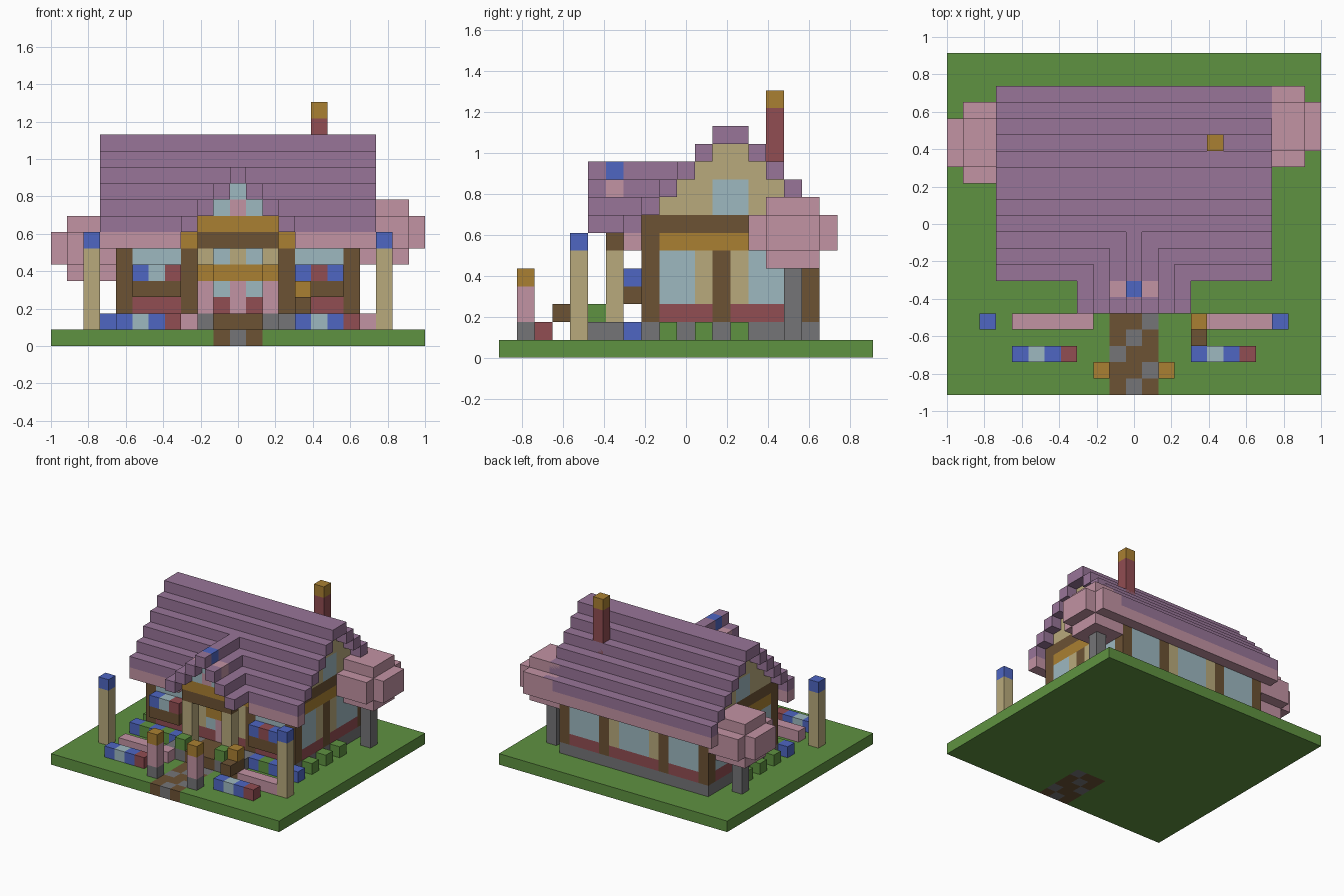
import bpy, bmesh

U = 2 / 23  # edge of one block

cube = bpy.data.objects.get("Cube")
if cube:
    bpy.data.objects.remove(cube, do_unlink=True)

COLOURS = {
    "grass_green": (95, 146, 65), "roof_purple": (152, 117, 152),
    "blossom_pink": (194, 147, 163), "glass_blue": (158, 184, 192),
    "plaster_beige": (185, 170, 124), "ochre": (170, 128, 50),
    "timber_brown": (108, 82, 52), "stone_grey": (117, 117, 119),
    "brick_red": (145, 77, 82), "flower_blue": (78, 102, 194)}
GREEN, PURPLE, PINK, GLASS, BEIGE, OCHRE, BROWN, GREY, RED, BLUE = range(10)


def linear(c):
    c /= 255
    return c / 12.92 if c < 0.04 else ((c + 0.055) / 1.055) ** 2.4


MATS = []
for label, rgb in COLOURS.items():
    m = bpy.data.materials.new(label)
    m.use_nodes = True
    col = (*[linear(c) for c in rgb], 1)
    m.diffuse_color = col
    bsdf = m.node_tree.nodes["Principled BSDF"]
    bsdf.inputs["Base Color"].default_value = col
    bsdf.inputs["Roughness"].default_value = 0.9
    MATS.append(m)


def span(v):
    return v if isinstance(v, tuple) else (v, v)


def part(name, boxes, mirror=False):
    """One object from (colour, x, y, z) boxes; each range counts blocks, inclusive."""
    bm = bmesh.new()
    used = []
    for colour, *ranges in boxes:
        x, y, z = map(span, ranges)
        if colour not in used:
            used.append(colour)
        for xr in ([x, (-x[1], -x[0])] if mirror else [x]):
            lo = [(xr[0] - .5) * U, (y[0] - .5) * U, z[0] * U]
            hi = [(xr[1] + .5) * U, (y[1] + .5) * U, (z[1] + 1) * U]
            new = bmesh.ops.create_cube(bm, size=1)["verts"]
            for v in new:
                v.co = [h if c > 0 else l for c, l, h in zip(v.co, lo, hi)]
            for f in {f for v in new for f in v.link_faces}:
                f.material_index = used.index(colour)
    mesh = bpy.data.meshes.new(name)
    bm.to_mesh(mesh)
    bm.free()
    for c in used:
        mesh.materials.append(MATS[c])
    bpy.context.collection.objects.link(bpy.data.objects.new(name, mesh))


# Ground and path
part("lawn", [(GREEN, (-11, -2), (-10, 10), 0), (GREEN, (2, 11), (-10, 10), 0),
              (GREEN, (-1, 1), (-5, 10), 0)])
stones = {(0, -10), (1, -9), (-1, -8), (0, -7), (1, -6)}
part("path", [(GREY if (i, j) in stones else BROWN, i, j, 0)
              for i in range(-1, 2) for j in range(-10, -5)])

# House shell
part("foundation", [(GREY, (-7, 7), (-2, 7), 1)])
part("wall_plate", [(BROWN, (-7, 7), (-2, 7), 7)])
part("frieze", [(OCHRE, (-7, 7), (-1, 6), 6), (OCHRE, (-6, 6), (-2, 7), 6)])
part("corner_posts", [(BROWN, 7, j, (2, 6)) for j in (-2, 7)], mirror=True)


def columns(pattern, start, place):
    """Wall bays: B timber post, W window, T plaster, blank left open."""
    boxes = []
    for n, c in enumerate(pattern, start):
        if c == "B":
            boxes.append((BROWN, *place(n), (2, 5)))
        elif c != " ":
            boxes.append((RED, *place(n), 2))
            boxes.append((GLASS if c == "W" else BEIGE, *place(n), (3, 5)))
    return boxes


part("front_wall", columns("WWWBT   TBWWW", -6, lambda n: (n, -2)))
part("back_wall", columns("WWWBTWWWTBWWW", -6, lambda n: (n, 7)))
part("side_walls", columns("WWTBTWWW", -1, lambda n: (7, n)), mirror=True)
part("front_door", [(PINK, 0, -2, (2, 3)), (OCHRE, (-1, 1), -2, 4), (BEIGE, 0, -2, 5)])
part("door_sidelights", [(RED, 1, -2, 2), (GLASS, 1, -2, 3), (GLASS, 1, -2, 5)], mirror=True)

# Gable ends
gable = [(GLASS, 7, (2, 3), (8, 9)), (BEIGE, 7, (1, 4), 10), (BEIGE, 7, (2, 3), 11)]
for k in range(2):
    gable += [(BEIGE, 7, (k - 1, 1), 8 + k), (BEIGE, 7, (4, 6 - k), 8 + k)]
part("gable_ends", gable, mirror=True)

# Stepped main roof
roof = [(PURPLE, (-8, 8), (2, 3), 12)]
for k in range(1, 6):
    roof += [(PURPLE, (-8, 8), j, 12 - k) for j in (2 - k, 3 + k)]
part("main_roof", roof)
part("eave_blossom_front", [(PINK, (4, 8), -3, 6)], mirror=True)
part("eave_blossom_back", [(PINK, (-8, 8), 8, 6)])
part("chimney", [(RED, 5, 5, (10, 13)), (OCHRE, 5, 5, 14)])

# Porch
part("porch_floor", [(GREY, 2, (-5, -3), 1), (GREY, 3, (-5, -3), 1),
                     (BROWN, (0, 1), (-5, -3), 1)], mirror=True)
part("porch_columns", [(BEIGE, 2, -4, (2, 5))], mirror=True)
part("porch_beam", [(BROWN, (-2, 2), -4, 6), (OCHRE, (-2, 2), -4, 7)])
part("porch_gable", [(GLASS, -1, -4, 8), (PINK, 0, -4, 8), (GLASS, 1, -4, 8),
                     (GLASS, 0, -4, 9)])
part("porch_ridge", [(PURPLE, 0, -5, 10), (BLUE, 0, -4, 10), (PURPLE, 0, (-3, -1), 10)])
part("porch_roof", [(PURPLE, 1, -5, 9), (PINK, 1, -4, 9), (PURPLE, 1, (-3, -2), 9),
                    (PURPLE, 2, (-5, -3), 8), (PURPLE, 3, (-5, -4), 7)], mirror=True)
part("porch_shrubs", [(GREEN, 2, -5, 2)], mirror=True)

# Window boxes
part("window_boxes", [(BROWN, (4, 6), -3, 3)], mirror=True)


def flowers(name, colours, start, y, z):
    part(name, [(c, start + n, y, z) for n, c in enumerate(colours)])


flowers("window_flowers_right", [BLUE, GLASS, RED], -6, -3, 4)
flowers("window_flowers_left", [BLUE, RED, BLUE], 4, -3, 4)

# Garden beds and shrubs
for side, start in (("right", -7), ("left", 4)):
    flowers("front_bed_" + side, [BLUE, GLASS, BLUE, RED], start, -8, 1)
for side, start in (("right", -8), ("left", 4)):
    flowers("wall_bed_" + side, [BLUE, GREEN, BLUE, GREEN, BLUE], start, -3, 1)
part("pink_hedges", [(PINK, (-7, -3), -6, 1), (PINK, (5, 8), -6, 1)])
part("side_shrubs", [(GREEN, 8, j, 1) for j in (-1, 1, 3)], mirror=True)

# Garden furniture
part("lamp_posts", [(BEIGE, 9, -6, (1, 5)), (BLUE, 9, -6, 6)], mirror=True)
part("gate_posts", [(GREY, 2, -9, 1), (PINK, 2, -9, (2, 3)), (OCHRE, 2, -9, 4)], mirror=True)
part("mailbox", [(BROWN, 4, -6, (1, 2)), (OCHRE, 4, -6, 3), (BROWN, 4, -7, 2)])


# Blossom trees beside the house
def tree(name, x, y, z):
    part(name + "_trunk", [(GREY, x, y, (1, z - 1))])
    inner = (x - 1, x + 1)
    outer = (x - 1, x + 2) if x > 0 else (x - 2, x + 1)
    part(name + "_crown", [(PINK, inner, (y - 1, y + 1), (z, z + 3)),
                           (PINK, outer, (y - 1, y + 1), (z + 1, z + 2)),
                           (PINK, inner, (y - 2, y + 2), (z + 1, z + 2))])


tree("left_tree", 9, 6, 5)
tree("right_tree", -9, 5, 4)
